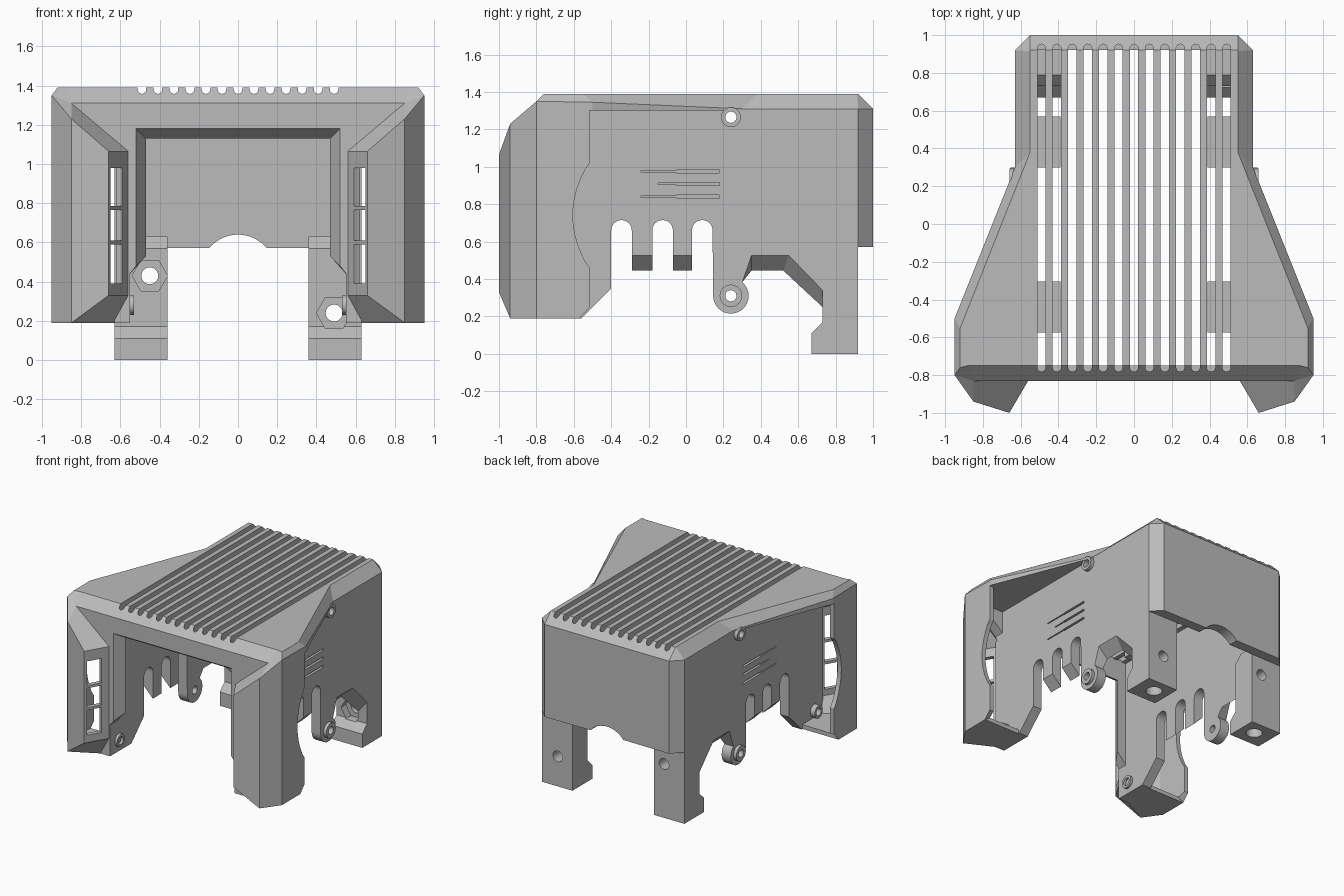
import bpy, bmesh
from math import sin, cos, pi, radians, atan2
from mathutils import Vector, Matrix

if "Cube" in bpy.data.objects:
    bpy.data.objects.remove(bpy.data.objects["Cube"], do_unlink=True)

grey = bpy.data.materials.new("plain_grey")
grey.use_nodes = True
grey.diffuse_color = (0.5, 0.5, 0.5, 1)
grey.node_tree.nodes["Principled BSDF"].inputs["Base Color"].default_value = (0.5, 0.5, 0.5, 1)


def finish(name, bm):
    bmesh.ops.remove_doubles(bm, verts=bm.verts, dist=0.0005)
    bmesh.ops.recalc_face_normals(bm, faces=bm.faces)
    mesh = bpy.data.meshes.new(name)
    bm.to_mesh(mesh)
    bm.free()
    mesh.materials.append(grey)
    obj = bpy.data.objects.new(name, mesh)
    bpy.context.collection.objects.link(obj)
    return obj


def add_loft(bm, rings):
    """Solid through equal rings of points, capped at both ends."""
    loops = [[bm.verts.new(p) for p in ring] for ring in rings]
    n = len(loops[0])
    for a, b in zip(loops, loops[1:]):
        for i in range(n):
            j = (i + 1) % n
            bm.faces.new((a[i], a[j], b[j], b[i]))
    bm.faces.new(loops[0])
    bm.faces.new(loops[-1])


def loft(name, rings):
    bm = bmesh.new()
    add_loft(bm, rings)
    return finish(name, bm)


def arc(cy, cz, r, start, end, steps):
    angles = [radians(start + (end - start) * i / steps) for i in range(steps + 1)]
    return [(cy + r * cos(a), cz + r * sin(a)) for a in angles]


def rod(name, axis, start, end, r, sides=32):
    """Cylinder between two points; axis picks the ring plane."""
    def ring(c):
        pts = arc(0, 0, r, 0, 360 - 360 / sides, sides - 1)
        place = {"x": lambda u, v: (0, u, v), "y": lambda u, v: (u, 0, v), "z": lambda u, v: (u, v, 0)}
        return [Vector(c) + Vector(place[axis](u, v)) for u, v in pts]
    return loft(name, [ring(start), ring(end)])


def box(name, centre, size, turn=0):
    bm = bmesh.new()
    m = Matrix.Translation(centre) @ Matrix.Rotation(turn, 4, "Z") @ Matrix.Diagonal((*size, 1))
    bmesh.ops.create_cube(bm, size=1, matrix=m)
    return finish(name, bm)


def apply(obj, kind, **settings):
    mod = obj.modifiers.new(kind, kind)
    for key, value in settings.items():
        setattr(mod, key, value)
    bpy.context.view_layer.objects.active = obj
    bpy.ops.object.modifier_apply(modifier=mod.name)


def cut(obj, *cutters):
    for c in cutters:
        apply(obj, "BOOLEAN", operation="DIFFERENCE", solver="EXACT", object=c)
        bpy.data.objects.remove(c, do_unlink=True)


def mirror(obj):
    apply(obj, "MIRROR", use_mirror_merge=False)


def both_sides(half):
    return half + [(-p[0], *p[1:]) for p in reversed(half)]


# Roof: flared plate with chamfered rim
top = [(0.55, 0.92), (0.55, 0.915), (0.55, 0.38), (0.92, -0.55), (0.92, -0.76), (0.88, -0.75)]
rim = [(0.55, 1.0, 1.31), (0.63, 0.92, 1.31), (0.63, 0.3, 1.31), (0.95, -0.5, 1.345),
       (0.95, -0.8, 1.35), (0.85, -0.83, 1.31)]
roof = loft("roof", [both_sides([(x, y, 1.39) for x, y in top]), both_sides(rim),
                     both_sides([(x, y, 1.3) for x, y, z in rim])])

# Row of round-ended roof slots
bm = bmesh.new()
for i in range(-6, 7):
    outline = arc(i * 0.0817, 0.93, 0.022, 0, 180, 10) + arc(i * 0.0817, -0.76, 0.022, 180, 360, 10)
    add_loft(bm, [[(x, y, z) for x, y in outline] for z in (1.25, 1.45)])
cut(roof, finish("slot_cutter", bm))

# Back wall with arched lower edge and chamfered corners
arch = arc(0, 0.45, 0.19, 40, 140, 16)


def back_ring(x, y):
    return [(px, y, pz) for px, pz in [(x, 1.31), (x, 0.57)] + arch + [(-x, 0.57), (-x, 1.31)]]


loft("back_wall", [back_ring(0.63, 0.92), back_ring(0.55, 1.0)])

# Front frame with a bevelled opening
def frame_ring(y, x, top_z, low_z):
    half = [(x, y, top_z), (x, y, low_z), (0.56, y, 0.43), (0.56, y, 1.065), (0.85, y, 1.31)]
    return [p for p in both_sides(half)]


loft("front_frame", [frame_ring(-0.83, 0.52, 1.18, 0.48), frame_ring(-0.75, 0.47, 1.13, 0.53)])


# Side walls: slots, fingers, screw tab and rear notch
def wall_ring(x, low, notch_y, notch_z):
    p = [(-0.83, 0.19), (-0.56, 0.19), (-0.4, 0.35)]
    for i, y in enumerate((-0.345, -0.125, 0.087)):
        p += arc(y, 0.66, 0.055, 180, 0, 12)
        if i < 2:
            p += [(y + 0.055, low), ((-0.18, 0.032)[i], low)]
    p += arc(0.24, 0.31, 0.095, 180, 410, 24)
    p += [(0.35, low), (notch_y, low), (0.73, notch_z), (0.73, 0.17), (0.67, 0.11),
          (0.67, 0), (0.92, 0), (0.92, 1.31), (-0.83, 1.31)]
    return [(x, y, z) for y, z in p]


wall = loft("side_walls", [wall_ring(0.63, 0.525, 0.55, 0.34), wall_ring(0.55, 0.445, 0.52, 0.25)])
for z, start in ((0.975, -0.24), (0.908, -0.15), (0.84, -0.24)):
    cut(wall, box("groove", (0.63, (start + 0.17) / 2, z), (0.03, 0.17 - start, 0.008)),
        box("wide_groove", (0.63, 0.065, z), (0.04, 0.23, 0.016)))
for z in (0.31, 1.265):
    cut(wall, rod("hole", "x", (0.5, 0.24, z), (0.7, 0.24, z), 0.03))
mirror(wall)

# Raised collars around the screw holes
for name, y, z, r, x0, x1 in (("upper_collars", 0.24, 1.265, 0.053, 0.62, 0.66),
                             ("lower_collars", 0.24, 0.31, 0.06, 0.62, 0.655),
                             ("wing_collars", -0.72, 0.28, 0.05, 0.53, 0.67)):
    collar = rod(name, "x", (x0, y, z), (x1, y, z), r)
    cut(collar, rod("hole", "x", (x0 - 0.1, y, z), (x1 + 0.1, y, z), 0.03))
    mirror(collar)

# Front wings: faceted thin shells, open at the rear
B0, C0, D0 = (0.95, -0.8, 0.19), (0.85, -0.94, 0.19), (0.66, -1.0, 0.33)
E0, E1 = (0.56, -0.83, 0.33), (0.56, -0.79, 0.19)
B1, C1, D1 = (0.95, -0.8, 1.35), (0.85, -0.94, 1.23), (0.66, -1.0, 1.065)
E1_top, F1 = (0.56, -0.83, 1.065), (0.85, -0.83, 1.31)
A0 = (0.95, -0.57, 0.19)
curve = [(0.95, -0.515 - 0.09 * sin(pi * i / 16) ** 0.8, 0.46 + 0.56 * i / 16) for i in range(17)]
side = [B0, A0, (0.95, -0.515, 0.25)] + curve + [(0.95, -0.515, 1.345), B1]
faces = [side, [B0, B1, C1, C0], [C0, C1, D1, D0], [D0, D1, E1_top, E0], [C1, F1, E1_top, D1],
         [B1, F1, C1], [C0, D0, E0, E1], [B0, C0, E1, (0.56, -0.57, 0.19), A0]]
bm = bmesh.new()
for f in faces:
    bm.faces.new([bm.verts.new(p) for p in f])
wing = finish("front_wings", bm)
if wing.data.polygons[0].normal.x < 0:
    wing.data.flip_normals()
apply(wing, "SOLIDIFY", thickness=0.035, offset=-1, use_even_offset=True)
for low, high in ((0.39, 0.59), (0.61, 0.765), (0.785, 0.98)):
    cut(wing, box("vent", (0.62, -0.932, (low + high) / 2), (0.115, 0.12, high - low), atan2(-0.17, 0.1)))
mirror(wing)

# Rear legs with nut pockets, bolt holes and foot holes
for name, s, bx, bz in (("left_leg", 1, 0.49, 0.24), ("right_leg", -1, -0.45, 0.43)):
    profile = [(0.73, 0.57), (0.73, 0.17), (0.67, 0.11), (0.67, 0), (0.92, 0), (0.92, 0.63), (0.79, 0.63)]
    leg = loft(name, [[(s * x, y, z) for y, z in profile] for x in (0.36, 0.6)])
    cut(leg, rod("nut", "y", (bx, 0.6, bz), (bx, 0.79, bz), 0.09, 6),
        rod("bolt", "y", (bx, 0.7, bz), (bx, 1.0, bz), 0.043),
        rod("foot_hole", "z", (s * 0.48, 0.8, -0.1), (s * 0.48, 0.8, 0.1), 0.06))

# Retaining blocks under the roof
for y in (-0.44, 0.435):
    mirror(box("roof_blocks", (0.475, y, 1.25), (0.17, 0.27, 0.07)))
